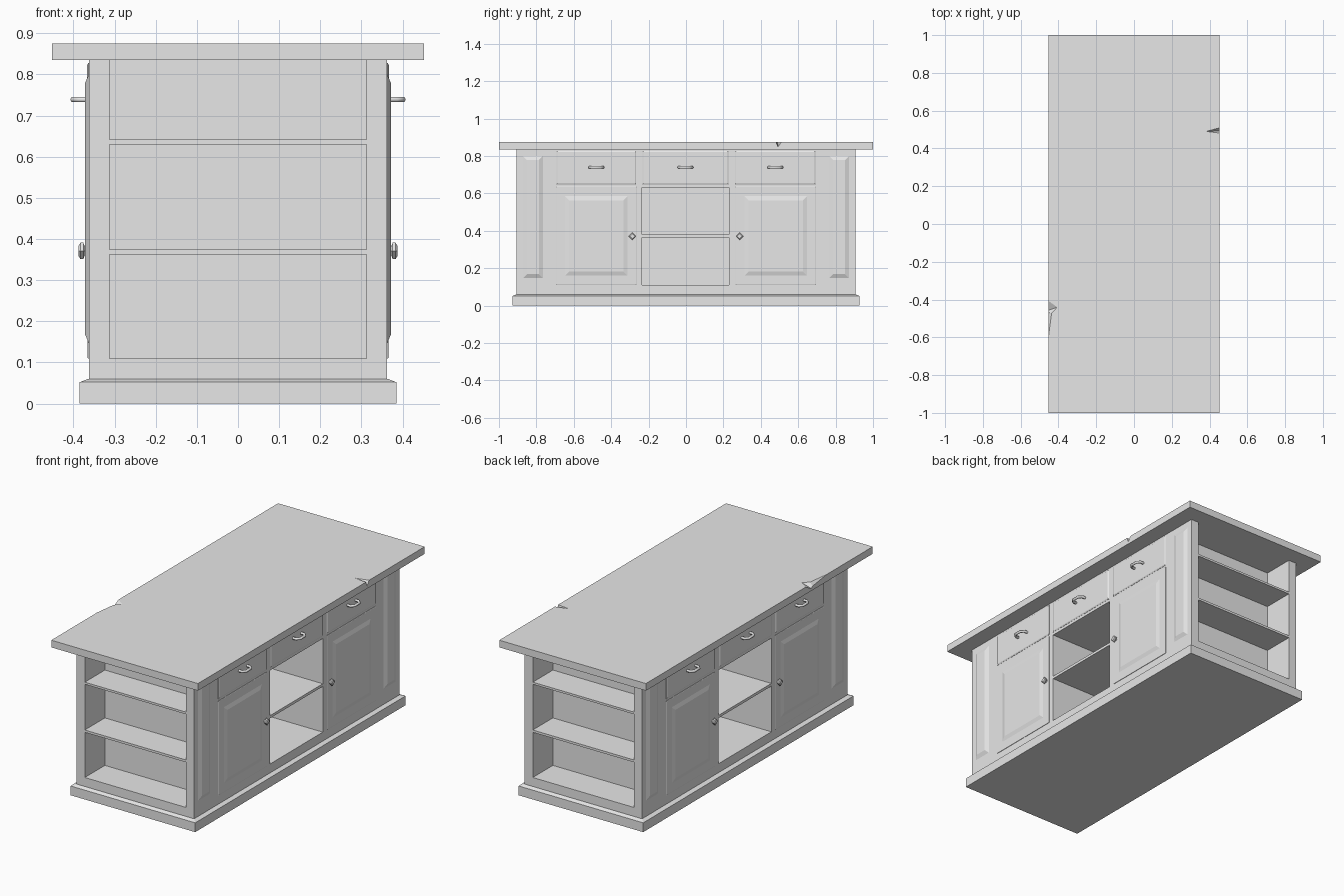
import bpy, bmesh
from mathutils import Vector

old = bpy.data.objects.get("Cube")
if old:
    bpy.data.objects.remove(old, do_unlink=True)

grey = bpy.data.materials.new("painted_grey")
grey.use_nodes = True
grey.diffuse_color = (0.8, 0.8, 0.8, 1)
grey.node_tree.nodes["Principled BSDF"].inputs["Base Color"].default_value = grey.diffuse_color


def finish(name, bm):
    bmesh.ops.recalc_face_normals(bm, faces=bm.faces)
    mesh = bpy.data.meshes.new(name)
    bm.to_mesh(mesh)
    bm.free()
    mesh.materials.append(grey)
    obj = bpy.data.objects.new(name, mesh)
    bpy.context.collection.objects.link(obj)
    return obj


def stack(name, u, v, layers, place):
    """Rectangle u by v swept through (height, inset) layers, mapped by place."""
    bm = bmesh.new()
    rings = []
    for h, i in layers:
        corners = [(u[0] + i, v[0] + i), (u[1] - i, v[0] + i),
                   (u[1] - i, v[1] - i), (u[0] + i, v[1] - i)]
        rings.append([bm.verts.new(place(a, b, h)) for a, b in corners])
    bm.faces.new(rings[0])
    bm.faces.new(rings[-1])
    for lo, hi in zip(rings, rings[1:]):
        for k in range(4):
            n = (k + 1) % 4
            bm.faces.new((lo[k], lo[n], hi[n], hi[k]))
    return finish(name, bm)


def upward(a, b, h):
    return Vector((a, b, h))


def box(name, x, y, z):
    return stack(name, x, y, [(z[0], 0), (z[1], 0)], upward)


def hull(name, points):
    bm = bmesh.new()
    for p in points:
        bm.verts.new(p)
    bmesh.ops.convex_hull(bm, input=bm.verts)
    return finish(name, bm)


def carve(obj, cutters):
    for c in cutters:
        c.hide_render = True
        m = obj.modifiers.new("cut", 'BOOLEAN')
        m.object = c
        m.solver = 'EXACT'
    bpy.context.view_layer.update()
    deps = bpy.context.evaluated_depsgraph_get()
    mesh = bpy.data.meshes.new_from_object(obj.evaluated_get(deps))
    obj.modifiers.clear()
    obj.data = mesh
    for c in cutters:
        bpy.data.objects.remove(c, do_unlink=True)


# Plinth with a chamfered upper edge
stack("plinth", (-0.385, 0.385), (-0.927, 0.927),
      [(0, 0), (0.052, 0), (0.06, 0.02)], upward)

# Cabinet body with open shelves at both ends and in the middle of each side
body = box("cabinet_body", (-0.3625, 0.3625), (-0.905, 0.905), (0.03, 0.84))
cutters = []
for s in (-1, 1):
    for z in ((0.11, 0.362), (0.375, 0.63), (0.642, 0.836)):
        cutters.append(box("cutter", (-0.312, 0.312), sorted((s * 0.728, s * 0.95)), z))
    for z in ((0.11, 0.365), (0.38, 0.632)):
        cutters.append(box("cutter", sorted((s * 0.006, s * 0.4)), (-0.235, 0.23), z))
carve(body, cutters)

# Worktop with a chipped edge on each long side
top = box("worktop", (-0.4525, 0.4525), (-1, 1), (0.835, 0.875))
carve(top, [
    hull("cutter", [(0.38, 0.49, 0.876), (0.46, 0.48, 0.876),
                    (0.46, 0.512, 0.876), (0.46, 0.492, 0.845)]),
    hull("cutter", [(-0.46, -0.4, 0.876), (-0.405, -0.44, 0.876),
                    (-0.46, -0.5, 0.876), (-0.46, -0.46, 0.845)]),
    hull("cutter", [(-0.435, -0.47, 0.876), (-0.46, -0.44, 0.876),
                    (-0.46, -0.66, 0.876), (-0.46, -0.47, 0.85)]),
])

columns = ((-0.693, -0.266), (-0.233, 0.227), (0.262, 0.693))

for s, side in ((1, "left"), (-1, "right")):
    def outward(a, b, h, s=s):
        return Vector((s * h, a, b))

    # Drawer fronts and their bent pulls
    for n, col in enumerate(columns, 1):
        stack(f"{side}_drawer_{n}", col, (0.648, 0.828),
              [(0.355, 0), (0.3635, 0), (0.367, 0.006)], outward)
        mid = sum(col) / 2
        curve = bpy.data.curves.new("pull_path", 'CURVE')
        curve.dimensions = '3D'
        curve.bevel_depth = 0.0075
        curve.bevel_resolution = 1
        curve.use_fill_caps = True
        path = [(-0.036, 0.36), (-0.036, 0.385), (-0.02, 0.401),
                (0.02, 0.401), (0.036, 0.385), (0.036, 0.36)]
        spline = curve.splines.new('POLY')
        spline.points.add(len(path) - 1)
        for p, (dy, x) in zip(spline.points, path):
            p.co = (s * x, mid + dy, 0.739, 1)
        curve.materials.append(grey)
        pull = bpy.data.objects.new(f"{side}_drawer_pull_{n}", curve)
        bpy.context.collection.objects.link(pull)

    for e, end in ((-1, "front"), (1, "back")):
        # Doors with raised centre panels
        stack(f"{side}_{end}_door", sorted((e * 0.695, e * 0.265)), (0.11, 0.636),
              [(0.355, 0), (0.3645, 0), (0.366, 0.003)], outward)
        stack(f"{side}_{end}_door_panel", sorted((e * 0.648, e * 0.312)), (0.16, 0.585),
              [(0.36, 0), (0.366, 0), (0.372, 0.022)], outward)
        # Raised moulding on the end stile
        stack(f"{side}_{end}_stile_panel", sorted((e * 0.765, e * 0.872)), (0.147, 0.8),
              [(0.355, 0), (0.3625, 0), (0.372, 0.022)], outward)
        # Diamond door knob
        bm = bmesh.new()
        rings = []
        for x, r in ((0.36, 0.008), (0.372, 0.01), (0.376, 0.02), (0.383, 0.02), (0.387, 0.013)):
            rings.append([bm.verts.new((s * x, e * 0.287 + dy * r, 0.371 + dz * r))
                          for dy, dz in ((1, 0), (0, 1), (-1, 0), (0, -1))])
        for lo, hi in zip(rings, rings[1:]):
            for k in range(4):
                n = (k + 1) % 4
                bm.faces.new((lo[k], lo[n], hi[n], hi[k]))
        bm.faces.new(rings[-1])
        bm.faces.new(rings[0])
        finish(f"{side}_{end}_door_knob", bm)
